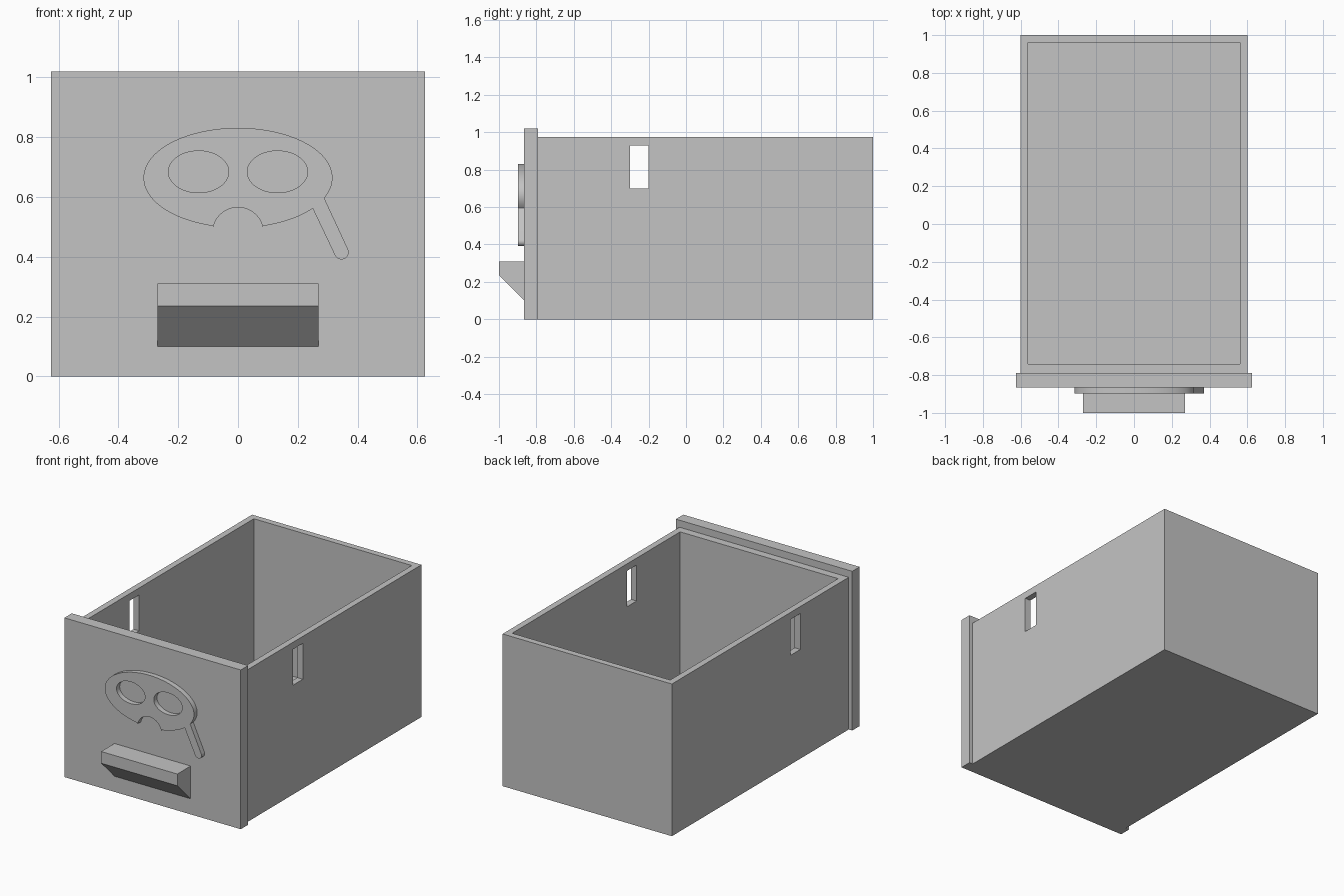
import bpy
import bmesh
from math import cos, sin, radians
from mathutils import Matrix, Vector

cube = bpy.data.objects.get("Cube")
if cube:
    bpy.data.objects.remove(cube, do_unlink=True)

# One plain grey for the whole drawer
grey = bpy.data.materials.new("plain_grey")
grey.use_nodes = True
COLOUR = (0.55, 0.55, 0.55, 1)
grey.diffuse_color = COLOUR
grey.node_tree.nodes["Principled BSDF"].inputs["Base Color"].default_value = COLOUR

FRONT = -0.865   # outer face of the front panel
SEAM = -0.79     # where the panel meets the box


def add_object(name, bm):
    bmesh.ops.recalc_face_normals(bm, faces=bm.faces)
    mesh = bpy.data.meshes.new(name)
    bm.to_mesh(mesh)
    bm.free()
    mesh.materials.append(grey)
    obj = bpy.data.objects.new(name, mesh)
    bpy.context.collection.objects.link(obj)
    return obj


def box(name, low, high):
    low, high = Vector(low), Vector(high)
    bm = bmesh.new()
    place = Matrix.Translation((low + high) / 2) @ Matrix.Diagonal((*(high - low), 1))
    bmesh.ops.create_cube(bm, size=1, matrix=place)
    return add_object(name, bm)


def cut(target, cutter):
    cutter.hide_render = True
    mod = target.modifiers.new("cut", 'BOOLEAN')
    mod.operation = 'DIFFERENCE'
    mod.solver = 'EXACT'
    mod.object = cutter
    bpy.context.view_layer.objects.active = target
    bpy.ops.object.modifier_apply(modifier=mod.name)
    bpy.data.objects.remove(cutter, do_unlink=True)


def arc(cx, cy, rx, ry, start, end, steps):
    angles = [radians(start + (end - start) * i / steps) for i in range(steps + 1)]
    return [(cx + rx * cos(a), cy + ry * sin(a)) for a in angles]


# Open box with a slot through both side walls
drawer_box = box("drawer_box", (-0.6, SEAM, 0), (0.6, 1, 0.975))
cut(drawer_box, box("cavity_cutter", (-0.56, -0.74, 0.04), (0.56, 0.96, 1.2)))
cut(drawer_box, box("slot_cutter", (-0.8, -0.3, 0.7), (0.8, -0.2, 0.93)))

# Front panel
box("front_panel", (-0.625, FRONT, 0), (0.625, SEAM, 1.02))

# Wedge-shaped pull: side profile extruded across
bm = bmesh.new()
profile = [(FRONT, 0.31), (-1, 0.31), (-1, 0.235), (FRONT, 0.10)]
side = bm.faces.new([bm.verts.new((-0.27, y, z)) for y, z in profile])
new = bmesh.ops.extrude_face_region(bm, geom=[side])["geom"]
bmesh.ops.translate(bm, vec=(0.54, 0, 0),
                    verts=[v for v in new if isinstance(v, bmesh.types.BMVert)])
if not side.is_valid or len(bm.faces) < 6:
    bmesh.ops.holes_fill(bm, edges=bm.edges)
add_object("drawer_pull", bm)

# Raised mask: oval with nose notch, stick and two eye holes
oval = (0, 0.664, 0.316, 0.167)
outline = arc(*oval, -24, 254.7, 80)
outline += arc(0, 0.48, 0.085, 0.085, 168, 12, 24)
outline += arc(*oval, -74.7, -37.8, 12)
outline += arc(0.346, 0.415, 0.024, 0.024, -154.5, 25.5, 14)
eyes = [arc(s * 0.132, 0.684, 0.101, 0.07, 0, 352.5, 47) for s in (-1, 1)]

curve = bpy.data.curves.new("mask_emblem", 'CURVE')
curve.dimensions = '2D'
curve.fill_mode = 'BOTH'
curve.extrude = 0.016
for loop in [outline] + eyes:
    spline = curve.splines.new('POLY')
    spline.points.add(len(loop) - 1)
    for point, (x, z) in zip(spline.points, loop):
        point.co = (x, z, 0, 1)
    spline.use_cyclic_u = True
curve.materials.append(grey)
mask = bpy.data.objects.new("mask_emblem", curve)
mask.location = (0, FRONT - 0.016, 0)
mask.rotation_euler.x = radians(90)
bpy.context.collection.objects.link(mask)

bpy.ops.object.select_all(action='DESELECT')
mask.select_set(True)
bpy.context.view_layer.objects.active = mask
bpy.ops.object.convert(target='MESH')
mask = bpy.context.view_layer.objects.active
bm = bmesh.new()
bm.from_mesh(mask.data)
bmesh.ops.remove_doubles(bm, verts=bm.verts, dist=0.0001)
bmesh.ops.recalc_face_normals(bm, faces=bm.faces)
bm.to_mesh(mask.data)
bm.free()
bpy.ops.object.shade_smooth_by_angle(angle=radians(30))
